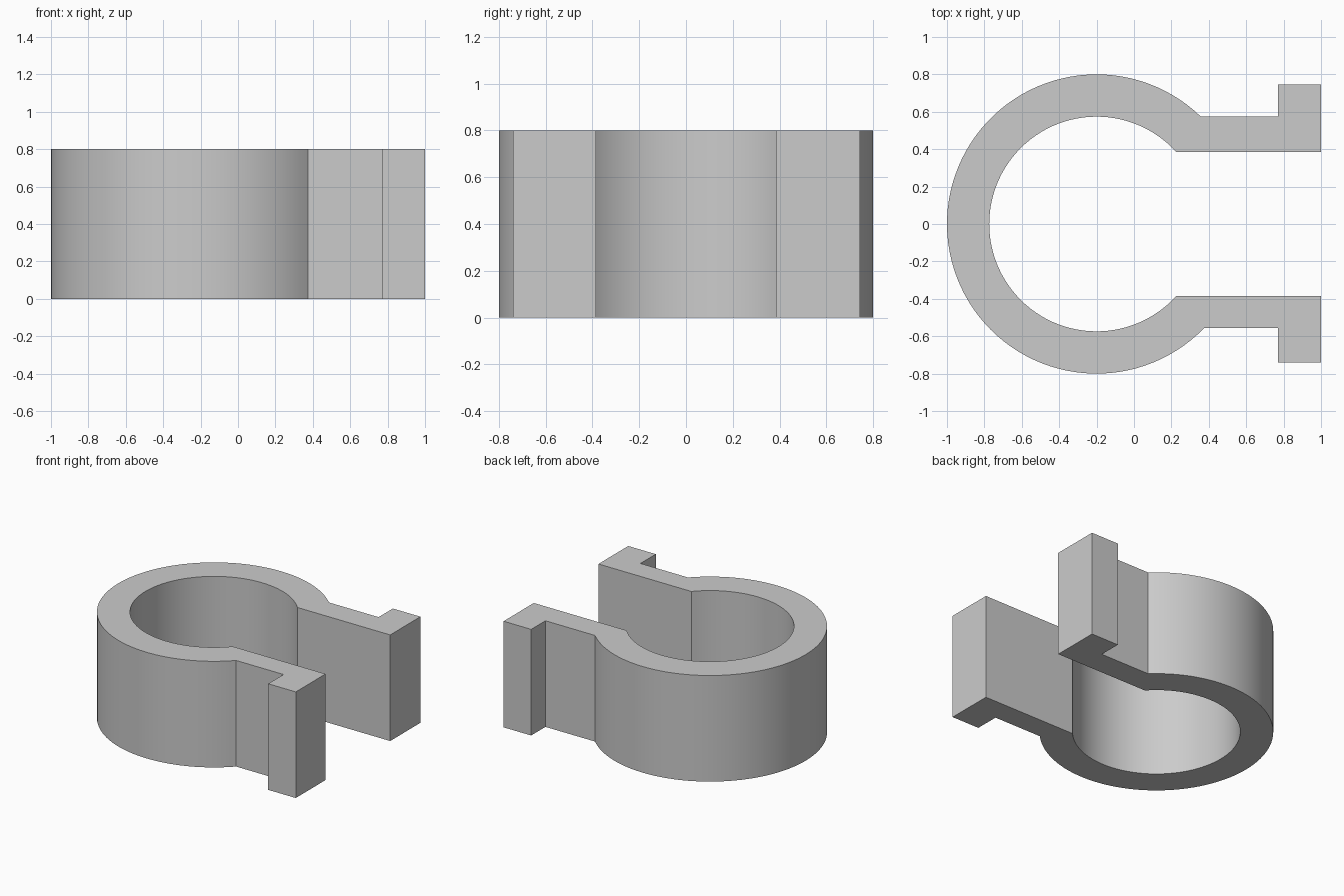
import bpy
import bmesh
from math import asin, cos, sin, pi, radians

cube = bpy.data.objects.get("Cube")
if cube:
    bpy.data.objects.remove(cube, do_unlink=True)

HEIGHT = 0.8
CENTRE_X = -0.2
OUTER_R, INNER_R = 0.8, 0.574
GAP = 0.385                      # half the opening between the arms
ARM_BACK, ARM_FRONT = 0.575, 0.557
LIP_BACK, LIP_FRONT = 0.745, 0.74
LIP_X, END_X = 0.77, 1.0
STEPS = 80

grey = bpy.data.materials.new("plain grey")
grey.use_nodes = True
colour = (0.6, 0.6, 0.6, 1)
grey.diffuse_color = colour
grey.node_tree.nodes["Principled BSDF"].inputs["Base Color"].default_value = colour


def arc(radius, start, end):
    """Points along the ring from one angle to another."""
    angles = [start + (end - start) * i / STEPS for i in range(STEPS + 1)]
    return [(CENTRE_X + radius * cos(a), radius * sin(a)) for a in angles]


def arm_end(side, arm, lip):
    """Outline of one arm, from its outer root round the lip to the gap."""
    return [(LIP_X, side * arm), (LIP_X, side * lip),
            (END_X, side * lip), (END_X, side * GAP)]


# Outline: outer ring, front arm, inner ring, back arm
mouth = asin(GAP / INNER_R)
outline = arc(OUTER_R, asin(ARM_BACK / OUTER_R), 2 * pi - asin(ARM_FRONT / OUTER_R))
outline += arm_end(-1, ARM_FRONT, LIP_FRONT)
outline += arc(INNER_R, 2 * pi - mouth, mouth)
outline += reversed(arm_end(1, ARM_BACK, LIP_BACK))

# Raise the outline into a solid clip
bm = bmesh.new()
base = bm.faces.new([bm.verts.new((x, y, 0)) for x, y in outline])
raised = bmesh.ops.extrude_face_region(bm, geom=[base], use_keep_orig=True)
top = [v for v in raised["geom"] if isinstance(v, bmesh.types.BMVert)]
bmesh.ops.translate(bm, verts=top, vec=(0, 0, HEIGHT))
bmesh.ops.recalc_face_normals(bm, faces=bm.faces)
mesh = bpy.data.meshes.new("ring_clip")
bm.to_mesh(mesh)
bm.free()
mesh.materials.append(grey)

clip = bpy.data.objects.new("ring_clip", mesh)
bpy.context.collection.objects.link(clip)
bpy.ops.object.select_all(action="DESELECT")
clip.select_set(True)
bpy.context.view_layer.objects.active = clip
bpy.ops.object.shade_smooth_by_angle(angle=radians(25))
